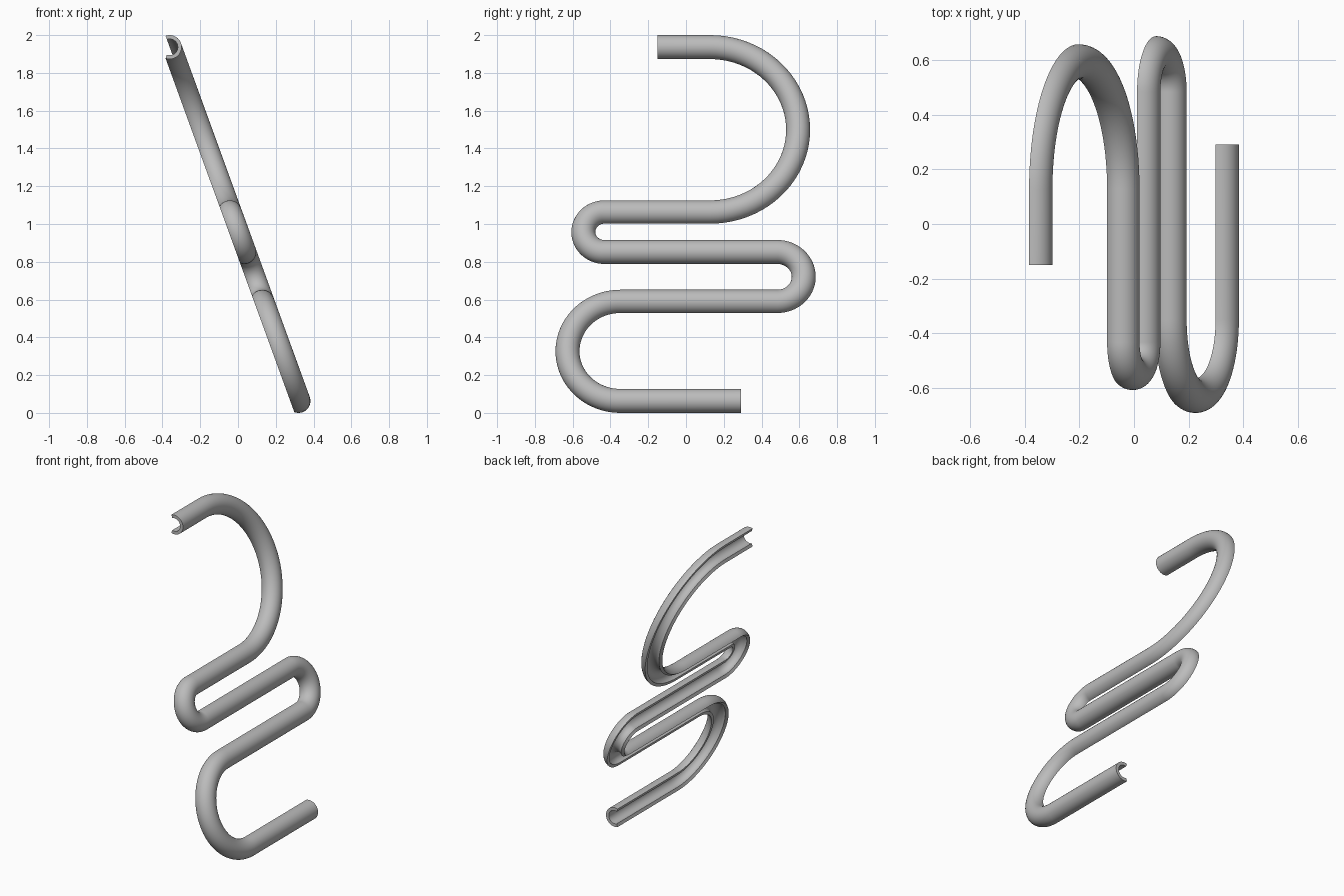
import bpy, bmesh
from math import sin, cos, pi, radians
from mathutils import Vector

cube = bpy.data.objects.get("Cube")
if cube:
    bpy.data.objects.remove(cube, do_unlink=True)

TILT = radians(20)
R_OUT, R_IN = 0.0635, 0.043
ARC = (radians(-130), radians(90))
SEGS, TURN_STEPS = 28, 40

# The serpentine lies in a leaning plane spanned by y and UP
UP = Vector((-sin(TILT), 0, cos(TILT)))
NORMAL = Vector((cos(TILT), 0, sin(TILT)))
ALONG = Vector((0, 1, 0))
ORIGIN = Vector((0.320, 0, R_OUT))

# Heights of the five straight runs, and y centres of the turns joining them
run_z = [1.9365, 1.0615, 0.852, 0.5885, 0.0635]
turn_y = [0.128, -0.432, 0.483, -0.348]
start_y, end_y = -0.15, 0.29


def lean_height(z):
    return (z - R_OUT) / cos(TILT)


def centre_path():
    """Pairs of in-plane position (y, h) and tangent (y, h)."""
    path = [((start_y, lean_height(run_z[0])), (1, 0))]
    side = 1
    for i, cy in enumerate(turn_y):
        top, low = lean_height(run_z[i]), lean_height(run_z[i + 1])
        mid, rad = (top + low) / 2, (top - low) / 2
        for k in range(TURN_STEPS + 1):
            a = pi * k / TURN_STEPS
            path.append(((cy + side * rad * sin(a), mid + rad * cos(a)),
                         (side * cos(a), -sin(a))))
        side = -side
    path.append(((end_y, lean_height(run_z[-1])), (1, 0)))
    return path


def section():
    """Open C section: outer arc forward, inner arc back."""
    angles = [ARC[0] + (ARC[1] - ARC[0]) * k / SEGS for k in range(SEGS + 1)]
    outer = [(R_OUT * cos(a), R_OUT * sin(a)) for a in angles]
    inner = [(R_IN * cos(a), R_IN * sin(a)) for a in reversed(angles)]
    return outer + inner


# Sweep the section along the path
bm = bmesh.new()
rings = []
for (y, h), (ty, th) in centre_path():
    centre = ORIGIN + ALONG * y + UP * h
    across = UP * ty - ALONG * th
    rings.append([bm.verts.new(centre + NORMAL * n + across * s)
                  for n, s in section()])
count = len(rings[0])
for a, b in zip(rings, rings[1:]):
    for i in range(count):
        j = (i + 1) % count
        bm.faces.new((a[i], a[j], b[j], b[i]))

# Close the cut wall at both ends
for ring in (rings[0], rings[-1]):
    for i in range(SEGS):
        bm.faces.new((ring[i], ring[i + 1], ring[count - 2 - i], ring[count - 1 - i]))
bmesh.ops.recalc_face_normals(bm, faces=bm.faces)

mesh = bpy.data.meshes.new("serpentine_channel")
bm.to_mesh(mesh)
bm.free()
channel = bpy.data.objects.new("serpentine_channel", mesh)
bpy.context.collection.objects.link(channel)

# Plain grey finish
grey = bpy.data.materials.new("plain_grey")
grey.use_nodes = True
colour = (0.5, 0.5, 0.5, 1)
grey.diffuse_color = colour
grey.node_tree.nodes["Principled BSDF"].inputs["Base Color"].default_value = colour
mesh.materials.append(grey)

bpy.context.view_layer.objects.active = channel
channel.select_set(True)
bpy.ops.object.shade_smooth_by_angle(angle=radians(35))
